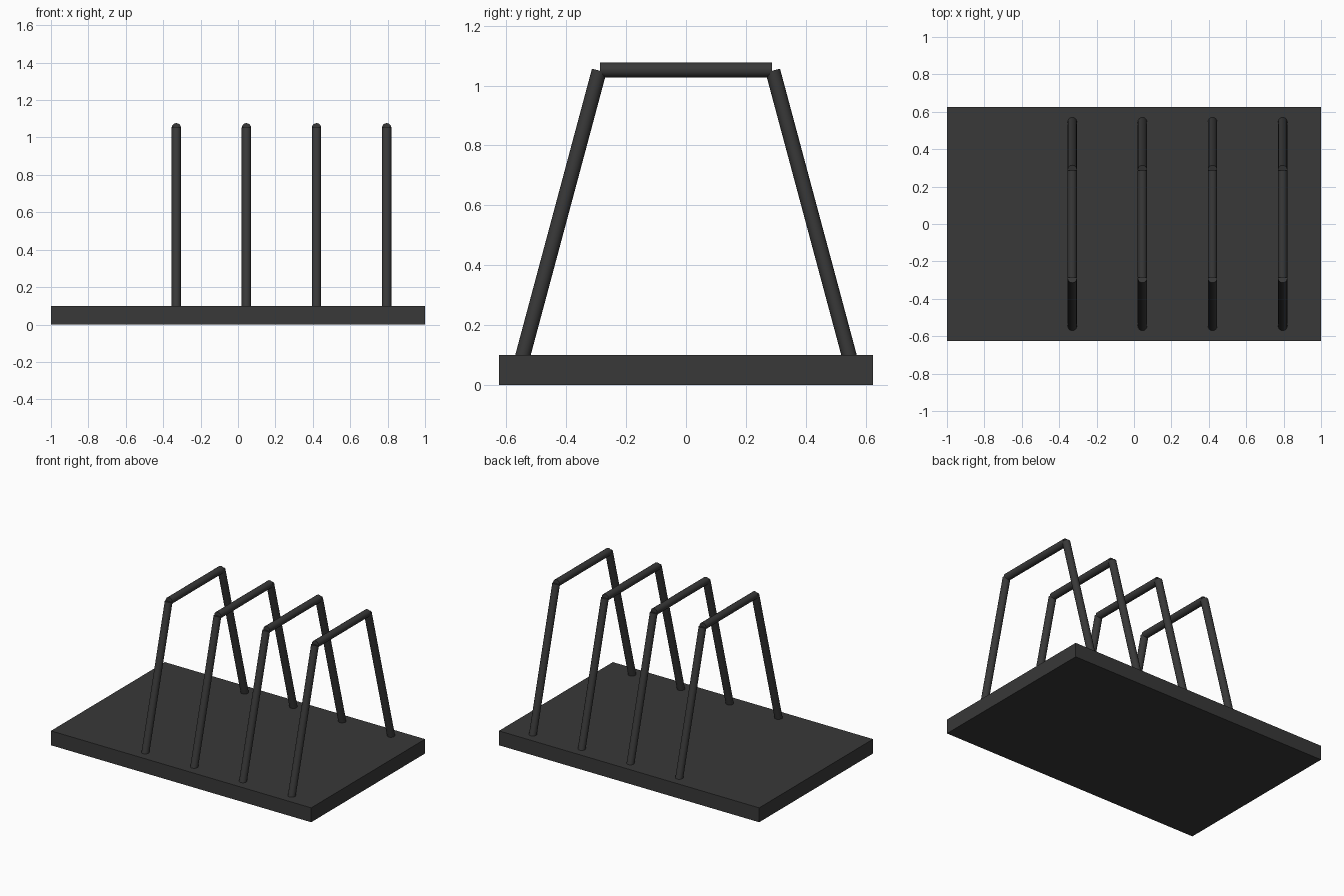
import bpy
from mathutils import Vector

if "Cube" in bpy.data.objects:
    bpy.data.objects.remove(bpy.data.objects["Cube"])

RADIUS = 0.025

dark = bpy.data.materials.new("dark_metal")
dark.diffuse_color = (0.04, 0.04, 0.04, 1)
dark.use_nodes = True
dark.node_tree.nodes["Principled BSDF"].inputs["Base Color"].default_value = dark.diffuse_color


def rod(name, start, end):
    """Capped round rod between two points."""
    a, b = Vector(start), Vector(end)
    bpy.ops.mesh.primitive_cylinder_add(
        vertices=16, radius=RADIUS, depth=(b - a).length, location=(a + b) / 2)
    ob = bpy.context.object
    ob.name = name
    ob.rotation_euler = (b - a).to_track_quat('Z', 'Y').to_euler()
    ob.data.materials.append(dark)
    bpy.ops.object.shade_smooth_by_angle()
    return ob


# Base plate
bpy.ops.mesh.primitive_cube_add(size=1, location=(0, 0, 0.05))
base = bpy.context.object
base.name = "base_plate"
base.scale = (2, 1.25, 0.1)
bpy.ops.object.transform_apply(location=False, rotation=False, scale=True)
base.data.materials.append(dark)

# Four hoops: two leaning legs, sunk into the base, and a top bar each
for i in range(4):
    x = -0.33 + 0.375 * i
    for side, label in ((-1, "front"), (1, "back")):
        rod(f"{label}_leg_{i + 1}", (x, side * 0.558, 0.05), (x, side * 0.29, 1.05))
    rod(f"top_bar_{i + 1}", (x, -0.287, 1.052), (x, 0.287, 1.052))
